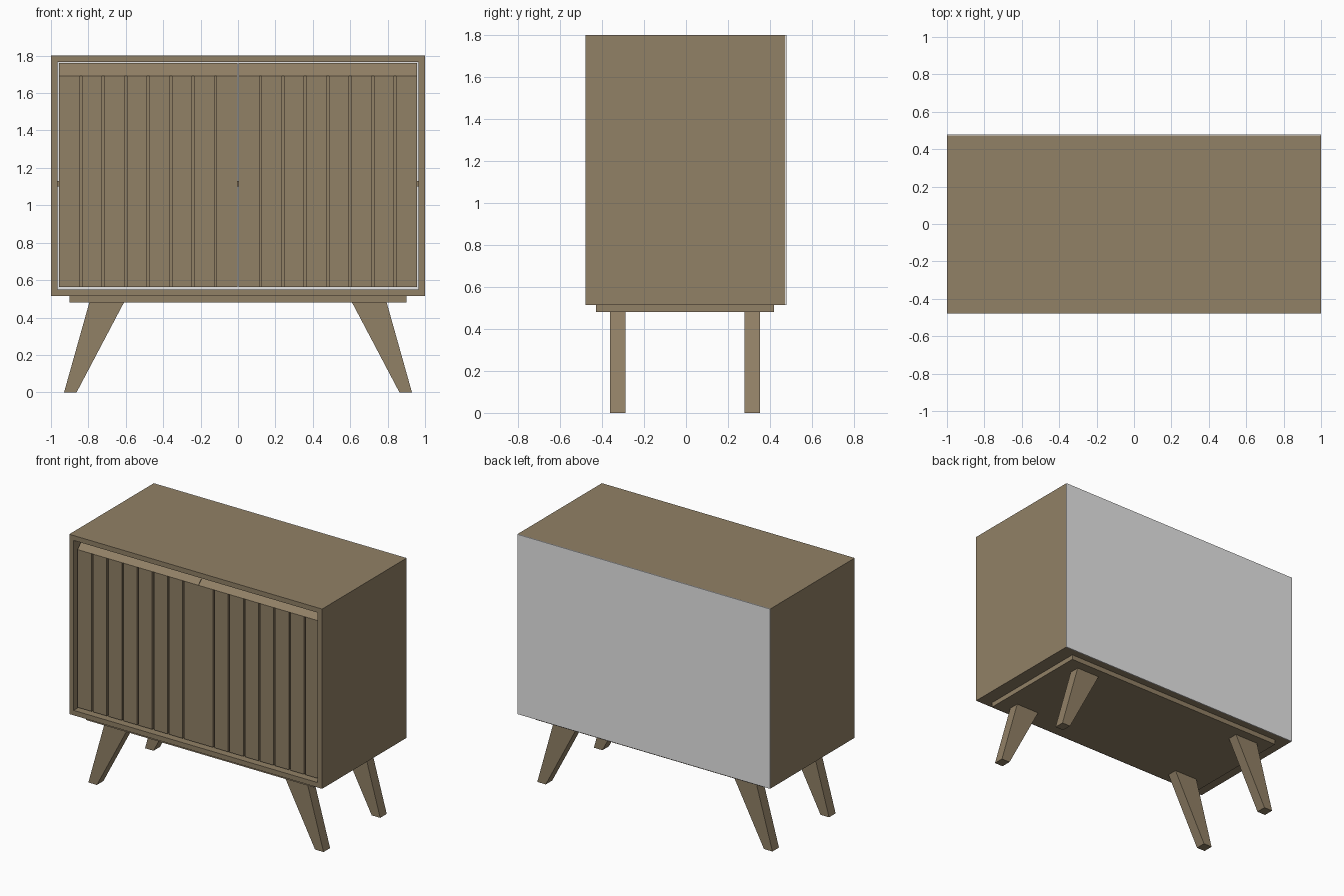
import bpy, bmesh

if "Cube" in bpy.data.objects:
    bpy.data.objects.remove(bpy.data.objects["Cube"])

def material(name, rgb):
    m = bpy.data.materials.new(name)
    m.diffuse_color = (*rgb, 1.0)
    m.use_nodes = True
    m.node_tree.nodes["Principled BSDF"].inputs["Base Color"].default_value = m.diffuse_color
    return m

wood = material("brown wood", (0.285, 0.218, 0.133))
white = material("white board", (0.80, 0.80, 0.80))

def finish(name, bm, mat):
    bmesh.ops.recalc_face_normals(bm, faces=bm.faces)
    me = bpy.data.meshes.new(name)
    bm.to_mesh(me)
    bm.free()
    me.materials.append(mat)
    ob = bpy.data.objects.new(name, me)
    bpy.context.collection.objects.link(ob)
    return ob

def prism(bm, profile, start, end, axis):
    """Extrude a 2D profile along x (profile is y,z) or y (profile is x,z)."""
    def at(p, t):
        return (t, p[0], p[1]) if axis == "x" else (p[0], t, p[1])
    a = [bm.verts.new(at(p, start)) for p in profile]
    b = [bm.verts.new(at(p, end)) for p in profile]
    bm.faces.new(a)
    bm.faces.new(b[::-1])
    n = len(profile)
    for i in range(n):
        j = (i + 1) % n
        bm.faces.new((a[j], a[i], b[i], b[j]))

def add_box(bm, x, y, z):
    prism(bm, [(x[0], z[0]), (x[1], z[0]), (x[1], z[1]), (x[0], z[1])], y[0], y[1], "y")

def box(name, x, y, z, mat=wood):
    bm = bmesh.new()
    add_box(bm, x, y, z)
    return finish(name, bm, mat)

# Cabinet shell
FRONT, BACK = -0.478, 0.472
LOW, HIGH, T = 0.515, 1.80, 0.035
box("top_board", (-1, 1), (FRONT, BACK), (HIGH - T, HIGH))
box("bottom_board", (-1, 1), (FRONT, BACK), (LOW, LOW + T))
box("left_side", (-1, -1 + T), (FRONT, BACK), (LOW + T, HIGH - T))
box("right_side", (1 - T, 1), (FRONT, BACK), (LOW + T, HIGH - T))
box("back_panel", (-1, 1), (BACK, 0.478), (LOW, HIGH), white)
box("shelf", (-1 + T, 1 - T), (-0.33, BACK), (1.10, 1.13))

# Doors: backing panel with a sloped finger grip on top, and vertical slats
FACE, GROOVE, BOT, GRIP = -0.446, -0.431, 0.562, 1.69
panel = [(GROOVE, BOT), (GROOVE, GRIP), (FACE, GRIP), (FACE + 0.072, 1.762),
         (FACE + 0.085, 1.762), (FACE + 0.085, GRIP), (FACE + 0.04, GRIP - 0.03), (FACE + 0.04, BOT)]
for side, s in (("left", -1), ("right", 1)):
    bm = bmesh.new()
    prism(bm, panel, s * 0.0015, s * 0.957, "x")
    finish(side + "_door_panel", bm, wood)
    bm = bmesh.new()
    for k in range(8):
        x0 = 0.0015 if k == 0 else k * 0.12 + 0.006
        x1 = 0.957 if k == 7 else (k + 1) * 0.12 - 0.006
        add_box(bm, sorted((s * x0, s * x1)), (FACE, GROOVE), (BOT, GRIP))
    finish(side + "_door_slats", bm, wood)

# Base slab
box("base_slab", (-0.9, 0.9), (-0.43, 0.42), (0.48, LOW))

# Splayed tapered legs
for row, y0, y1 in (("front", -0.362, -0.288), ("back", 0.278, 0.352)):
    for side, s in (("left", -1), ("right", 1)):
        bm = bmesh.new()
        prism(bm, [(s * 0.61, 0.48), (s * 0.795, 0.48), (s * 0.93, 0), (s * 0.863, 0)], y0, y1, "y")
        finish(f"{row}_{side}_leg", bm, wood)
